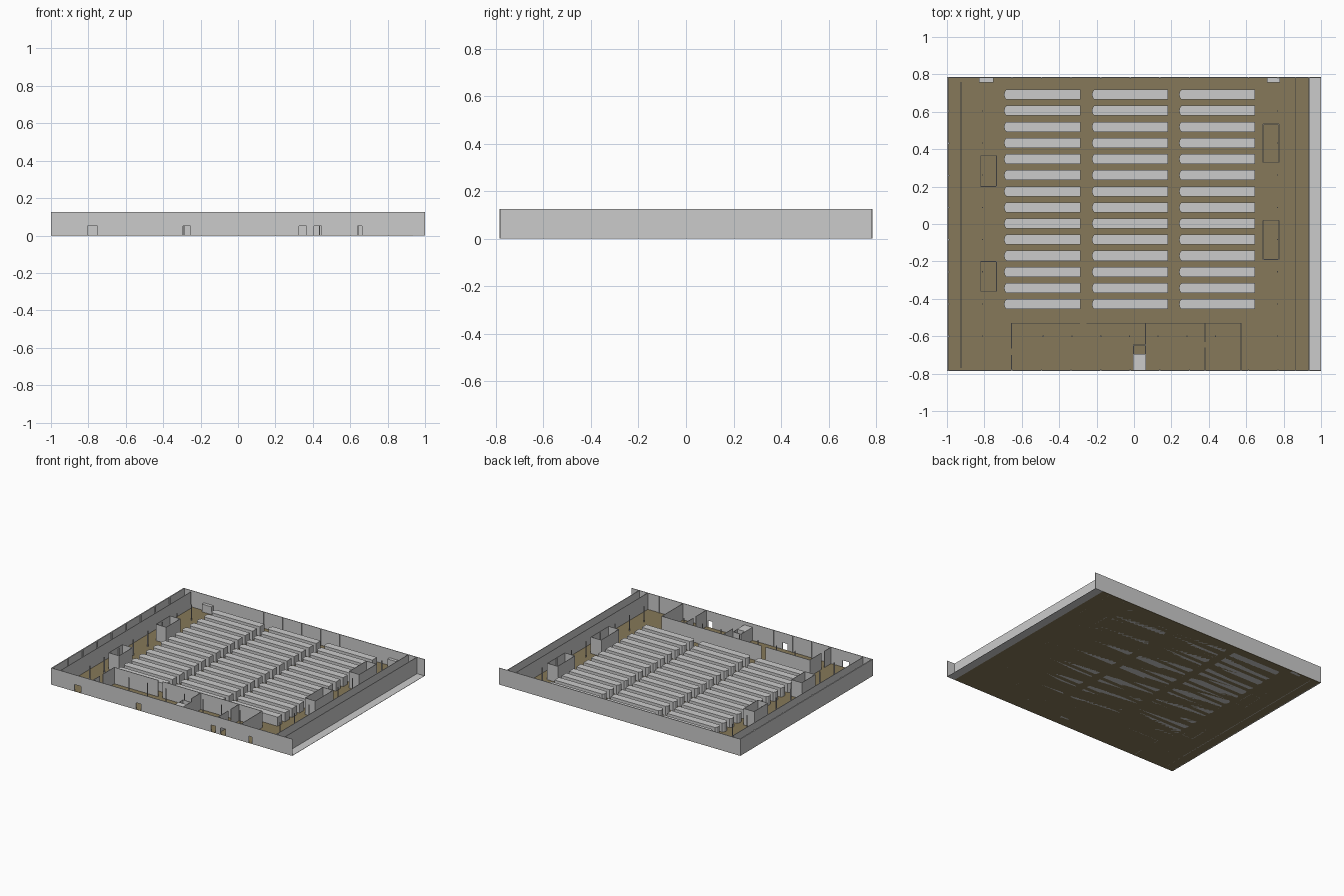
import bpy, bmesh

if "Cube" in bpy.data.objects:
    bpy.data.objects.remove(bpy.data.objects["Cube"])

W, D, H, T = 1.0, 0.785, 0.125, 0.004   # half width, half depth, wall height, thin wall


def new_object(name, bm, mat=None):
    me = bpy.data.meshes.new(name)
    bmesh.ops.recalc_face_normals(bm, faces=bm.faces)
    bm.to_mesh(me)
    bm.free()
    ob = bpy.data.objects.new(name, me)
    bpy.context.collection.objects.link(ob)
    if mat:
        me.materials.append(mat)
    return ob


def add_prism(bm, outline, z0, z1):
    lo = [bm.verts.new((x, y, z0)) for x, y in outline]
    hi = [bm.verts.new((x, y, z1)) for x, y in outline]
    bm.faces.new(lo[::-1])
    bm.faces.new(hi)
    n = len(lo)
    for i in range(n):
        j = (i + 1) % n
        bm.faces.new((lo[i], lo[j], hi[j], hi[i]))


def add_box(bm, x0, x1, y0, y1, z0=0.0, z1=H):
    add_prism(bm, [(x0, y0), (x1, y0), (x1, y1), (x0, y1)], z0, z1)


def boxes(name, specs, mat=None):
    bm = bmesh.new()
    for s in specs:
        add_box(bm, *s)
    return new_object(name, bm, mat)


def wall_x(y, x0, x1, z1=H):
    return (x0, x1, y - T / 2, y + T / 2, 0, z1)


def wall_y(x, y0, y1, z1=H):
    return (x - T / 2, x + T / 2, y0, y1, 0, z1)


# floor: brown sales area and plain strip on the right
brown = bpy.data.materials.new("floor_brown")
brown.diffuse_color = (0.24, 0.19, 0.10, 1)
brown.use_nodes = True
brown.node_tree.nodes["Principled BSDF"].inputs["Base Color"].default_value = brown.diffuse_color
boxes("floor", [(-W, 0.935, -D, D, 0, 0.002)], brown)
boxes("side_strip", [(0.935, W, -D, D, 0, 0.002)])

# front wall, split around the door openings
doors = [(-0.805, -0.752), (-0.295, -0.253), (0.325, 0.365), (0.405, 0.447), (0.64, 0.664)]
segs, x = [], -W
for a, b in doors:
    segs.append((x, a, -D, -D + T))
    segs.append((a, b, -D, -D + T, 0.052, H))
    x = b
segs.append((x, W, -D, -D + T))
boxes("front_wall", segs)

# other outer walls
boxes("back_wall", [(-W, W, D - T, D)])
boxes("left_wall", [(-W, -W + 0.008, -D, D)])
boxes("right_wall", [(0.933, 0.938, -D, D)])

# long partitions beside the outer walls
boxes("left_partition", [wall_y(-0.925, -0.77, 0.76)])
boxes("right_partition", [wall_y(0.865, -D, D)])

# front rooms
boxes("front_room_walls", [
    wall_x(-0.53, -0.655, -0.29), wall_x(-0.53, -0.255, 0.572),
    wall_y(-0.655, -0.665, -0.53), wall_y(-0.655, -D, -0.70),
    wall_y(0.062, -0.645, -0.53), wall_y(0.38, -0.63, -0.53),
    wall_y(0.38, -D, -0.66), wall_y(0.572, -D, -0.53)])
boxes("entry_block", [(-0.005, 0.064, -D, -0.695, 0, 0.10)])
boxes("entry_block_walls", [wall_x(-0.647, -0.005, 0.064, 0.1),
                            wall_y(-0.003, -0.695, -0.645, 0.1),
                            wall_y(0.062, -0.695, -0.645, 0.1)])

# open enclosures on the left and right sides
enclosures = []
for x0, x1, y0, y1 in [(-0.82, -0.735, 0.20, 0.365), (-0.82, -0.735, -0.36, -0.20),
                       (0.69, 0.775, 0.33, 0.535), (0.69, 0.775, -0.19, 0.02)]:
    enclosures += [wall_y(x0, y0, y1), wall_y(x1, y0, y1)]
    enclosures += [wall_x(y0, x0, x1), wall_x(y1, x0, x1)]
boxes("side_enclosures", enclosures)

# low boxes against the back wall
boxes("back_lobbies", [(-0.83, -0.75, 0.757, D - T, 0, 0.06),
                       (0.71, 0.78, 0.757, D - T, 0, 0.06)])

# shelf rows: three columns of fourteen, left ends bevelled
bm = bmesh.new()
for x0, x1 in [(-0.695, -0.285), (-0.225, 0.182), (0.241, 0.648)]:
    for i in range(14):
        y, h = 0.692 - 0.0862 * i, 0.027
        add_prism(bm, [(x0 + 0.012, y - h), (x1, y - h), (x1, y + h), (x0 + 0.012, y + h),
                       (x0 + 0.003, y + h * 0.55), (x0, y), (x0 + 0.003, y - h * 0.55)], 0, 0.07)
new_object("shelf_rows", bm)

# slender columns
spots = [(cx, 0.605 - 0.172 * i) for cx in (-0.81, 0.768) for i in range(8)]
spots += [(-0.485 + 0.1535 * i, -0.6) for i in range(7)]
boxes("columns", [(x - 0.003, x + 0.003, y - 0.003, y + 0.003, 0, 0.12) for x, y in spots])

# pilasters along the outer walls
pil = [(x - 0.003, x + 0.003, s * (D - T) - 0.003, s * (D - T) + 0.003, 0, H)
       for s in (-1, 1) for x in [-0.81 + 0.158 * i for i in range(11)]
       if not any(a - 0.01 < x < b + 0.01 for a, b in doors)]
pil += [(-0.993, -0.986, y - 0.003, y + 0.003) for y in [-0.6 + 0.172 * i for i in range(8)]]
boxes("pilasters", pil)
